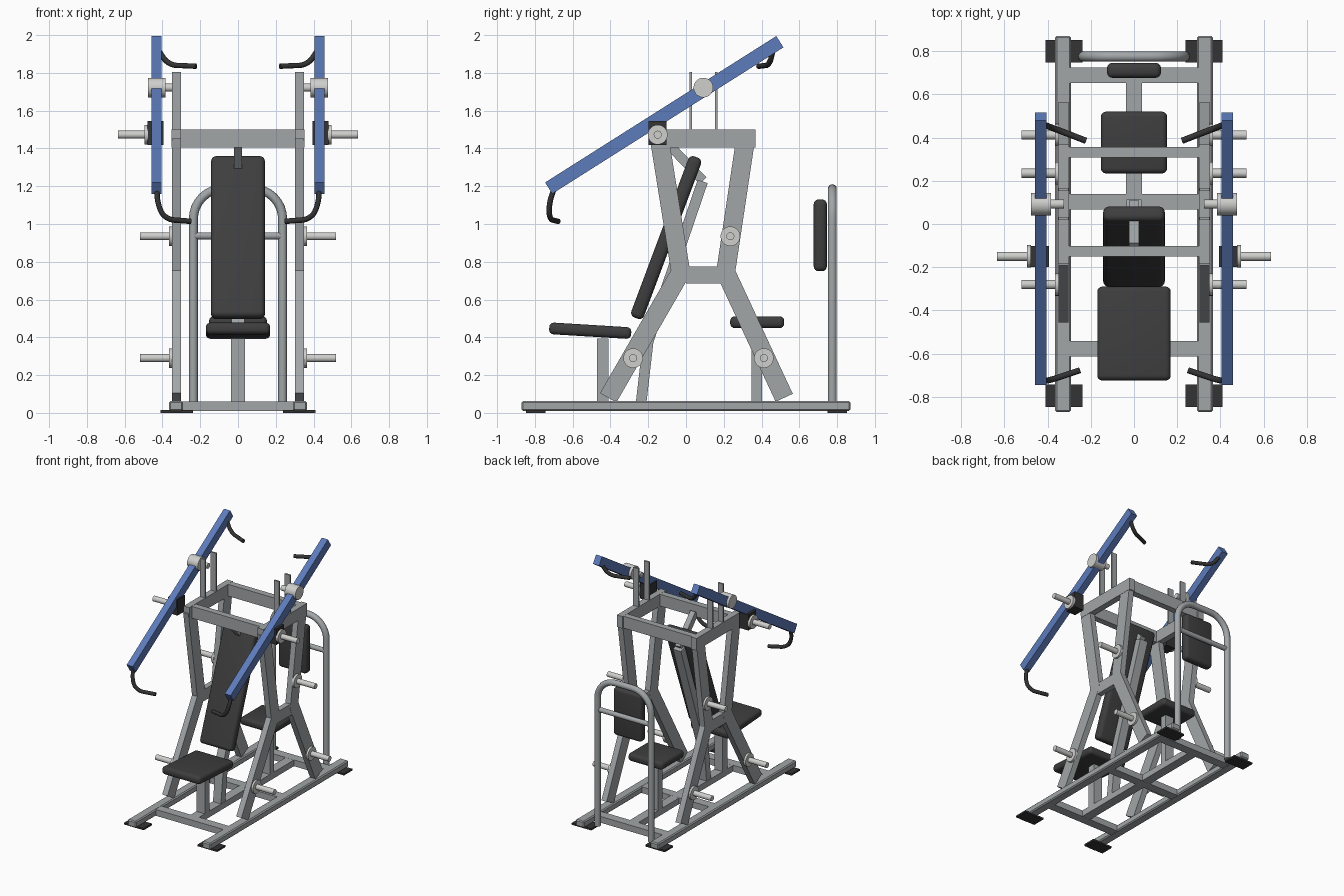
import bpy, bmesh, math
from mathutils import Vector, Matrix

if "Cube" in bpy.data.objects:
    bpy.data.objects.remove(bpy.data.objects["Cube"])


def material(name, rgb):
    m = bpy.data.materials.new(name)
    m.diffuse_color = (*rgb, 1)
    m.use_nodes = True
    m.node_tree.nodes["Principled BSDF"].inputs["Base Color"].default_value = m.diffuse_color
    return m


STEEL = material("grey_steel", (0.36, 0.38, 0.39))
BLUE = material("blue_paint", (0.11, 0.20, 0.50))
CHROME = material("light_metal", (0.62, 0.62, 0.61))
PAD = material("dark_upholstery", (0.048, 0.048, 0.048))
RUBBER = material("black_rubber", (0.033, 0.033, 0.033))


def finish(name, bm, mat, bevel=0, segments=1, smooth=False):
    """Turn a bmesh into a named object with material and optional rounded edges."""
    if bevel:
        bmesh.ops.bevel(bm, geom=bm.edges[:], offset=bevel, segments=segments,
                        profile=0.5, affect='EDGES', clamp_overlap=True)
    bmesh.ops.recalc_face_normals(bm, faces=bm.faces[:])
    me = bpy.data.meshes.new(name)
    bm.to_mesh(me)
    bm.free()
    me.materials.append(mat)
    ob = bpy.data.objects.new(name, me)
    bpy.context.collection.objects.link(ob)
    if smooth:
        shade(ob)
    return ob


def shade(ob):
    bpy.ops.object.select_all(action='DESELECT')
    ob.select_set(True)
    bpy.context.view_layer.objects.active = ob
    bpy.ops.object.shade_smooth_by_angle(angle=math.radians(40))


def box(name, centre, size, mat=STEEL, bevel=0, segments=1, tilt=0):
    """Box given by centre and size, tilted about the x axis."""
    bm = bmesh.new()
    bmesh.ops.create_cube(bm, size=1, matrix=Matrix.Diagonal((*size, 1)))
    ob = finish(name, bm, mat, bevel, segments, segments > 1)
    ob.matrix_world = Matrix.Translation(centre) @ Matrix.Rotation(tilt, 4, 'X')
    return ob


def beam(name, path, thick, x, width, mat=STEEL):
    """Bent flat-sided bar following a (y, z) path with mitred corners."""
    pts = [Vector(p) for p in path]
    left, right = [], []
    for i, p in enumerate(pts):
        a = (p - pts[i - 1]).normalized() if i else None
        b = (pts[i + 1] - p).normalized() if i < len(pts) - 1 else None
        d = ((a or b) + (b or a)).normalized()
        n = Vector((-d.y, d.x))
        off = n * (thick / 2 / max(0.3, d.dot(a or b)))
        left.append(p + off)
        right.append(p - off)
    bm = bmesh.new()
    vs = [bm.verts.new((x - width / 2, q.x, q.y)) for q in left + right[::-1]]
    f = bm.faces.new(vs)
    ext = bmesh.ops.extrude_face_region(bm, geom=[f])
    bmesh.ops.translate(bm, vec=(width, 0, 0),
                        verts=[v for v in ext["geom"] if isinstance(v, bmesh.types.BMVert)])
    return finish(name, bm, mat)


def rod(name, x0, x1, y, z, r, mat=CHROME):
    """Cylinder running along x."""
    bm = bmesh.new()
    mtx = Matrix.Translation(((x0 + x1) / 2, y, z)) @ Matrix.Rotation(math.pi / 2, 4, 'Y')
    bmesh.ops.create_cone(bm, cap_ends=True, segments=28, radius1=r, radius2=r,
                          depth=abs(x1 - x0), matrix=mtx)
    return finish(name, bm, mat, smooth=True)


def tube(name, points, r, mat, fillet):
    """Round tube along a polyline whose corners are filleted."""
    pts = [Vector(p) for p in points]
    path = [pts[0]]
    for a, p, b in zip(pts, pts[1:], pts[2:]):
        s = p + (a - p).normalized() * min(fillet, (a - p).length * 0.49)
        e = p + (b - p).normalized() * min(fillet, (b - p).length * 0.49)
        for k in range(9):
            t = k / 8
            # Weighted quadratic gives a near circular bend
            w = 2 * t * (1 - t) * 0.72
            path.append((s * (1 - t) ** 2 + p * w + e * t * t) / ((1 - t) ** 2 + w + t * t))
    path.append(pts[-1])
    cu = bpy.data.curves.new(name, 'CURVE')
    cu.dimensions = '3D'
    cu.bevel_depth = r
    cu.bevel_resolution = 3
    cu.use_fill_caps = True
    sp = cu.splines.new('POLY')
    sp.points.add(len(path) - 1)
    for q, v in zip(sp.points, path):
        q.co = (*v, 1)
    cu.materials.append(mat)
    ob = bpy.data.objects.new(name, cu)
    bpy.context.collection.objects.link(ob)
    bpy.ops.object.select_all(action='DESELECT')
    ob.select_set(True)
    bpy.context.view_layer.objects.active = ob
    bpy.ops.object.convert(target='MESH')
    shade(bpy.context.view_layer.objects.active)


# Both sides of the machine
for s, side in ((-1, "left"), (1, "right")):
    # Floor rail and rubber feet
    box(side + "_floor_rail", (s * 0.328, 0, 0.036), (0.074, 1.74, 0.052), STEEL, 0.008)
    for y, end in ((-0.795, "front"), (0.8, "rear")):
        box(f"{side}_{end}_foot", (s * 0.324, y, 0.007), (0.172, 0.104, 0.014), RUBBER)

    # Side frame: bent legs, waist bar and top bar
    X = s * 0.326
    beam(side + "_front_leg", [(-0.142, 1.46), (-0.028, 0.745), (-0.412, 0.08)], 0.1, X, 0.046)
    beam(side + "_rear_leg", [(0.317, 1.46), (0.21, 0.745), (0.52, 0.08)], 0.1, X, 0.046)
    box(side + "_waist_bar", (X, 0.1, 0.73), (0.044, 0.2, 0.09))
    box(side + "_top_bar", (X, 0.093, 1.453), (0.05, 0.55, 0.096))

    # Pivot posts on the top bar
    for y, tag in ((0.025, "front"), (0.16, "rear")):
        box(f"{side}_{tag}_pivot_post", (X, y, 1.64), (0.046, 0.014, 0.33))

    # Swinging arm with pivot hub
    beam(side + "_arm", [(-0.727, 1.19), (0.497, 1.965)], 0.071, s * 0.431, 0.054, BLUE)
    rod(side + "_pivot_hub", s * 0.383, s * 0.477, 0.092, 1.722, 0.052)
    rod(side + "_pivot_pin", s * 0.325, s * 0.39, 0.092, 1.722, 0.021)

    # Plate horn on the arm
    box(side + "_arm_block", (s * 0.436, -0.15, 1.482), (0.084, 0.096, 0.126), RUBBER)
    rod(side + "_arm_horn_collar", s * 0.476, s * 0.495, -0.15, 1.473, 0.052)
    rod(side + "_arm_horn", s * 0.44, s * 0.635, -0.15, 1.473, 0.021)

    # Plate storage horns on the frame
    for i, (y, z) in enumerate(((0.235, 0.935), (-0.28, 0.29), (0.412, 0.29))):
        rod(f"{side}_storage_collar_{i}", s * 0.345, s * 0.365, y, z, 0.052)
        rod(f"{side}_storage_horn_{i}", s * 0.345, s * 0.52, y, z, 0.021)

    # Hand grips at both ends of the arm
    tube(side + "_front_grip",
         [(s * 0.431, -0.695, 1.2), (s * 0.425, -0.727, 1.10),
          (s * 0.385, -0.722, 1.025), (s * 0.25, -0.677, 1.014)], 0.0145, RUBBER, 0.045)
    tube(side + "_rear_grip",
         [(s * 0.425, 0.462, 1.925), (s * 0.37, 0.442, 1.842),
          (s * 0.222, 0.385, 1.835)], 0.0145, RUBBER, 0.045)

# Floor cross members and centre spine
for y, tag in ((-0.577, "front"), (0.102, "middle"), (0.688, "rear")):
    box(tag + "_floor_crossbar", (0, y, 0.036), (0.6, 0.072, 0.05))
box("floor_spine", (0, 0.055, 0.036), (0.074, 1.26, 0.049))

# Upper cross members
for y, tag in ((-0.126, "front"), (0.332, "rear")):
    box(tag + "_top_crossbar", (0, y, 1.453), (0.61, 0.05, 0.094))

# Front seat and reclined back pad
box("front_seat_post", (0, -0.44, 0.225), (0.074, 0.062, 0.34))
box("front_seat", (0, -0.507, 0.435), (0.34, 0.435, 0.062), PAD, 0.024, 4, math.radians(-3.5))
lean = -math.atan2(0.32, 0.855)
box("back_pad", (0, -0.105, 0.928), (0.285, 0.072, 0.91), PAD, 0.026, 4, lean)
beam("back_pad_support", [(-0.238, 0.05), (-0.2, 0.38), (0.088, 1.225)], 0.056, 0, 0.07)
beam("back_pad_brace", [(-0.105, 1.435), (0.09, 1.23)], 0.05, 0, 0.044)

# Rear seat and its upright pad
box("rear_seat_post", (0, 0.375, 0.25), (0.074, 0.055, 0.4))
box("rear_seat", (0, 0.377, 0.48), (0.306, 0.286, 0.062), PAD, 0.024, 4)
box("rear_back_pad", (0, 0.711, 0.94), (0.25, 0.07, 0.38), PAD, 0.026, 4)

# Rear hoop and its cross tube
tube("rear_hoop", [(-0.236, 0.775, 0.012), (-0.236, 0.775, 1.187),
                   (0.236, 0.775, 1.187), (0.236, 0.775, 0.012)], 0.024, STEEL, 0.16)
rod("rear_hoop_crossbar", -0.23, 0.23, 0.772, 0.937, 0.019, STEEL)
